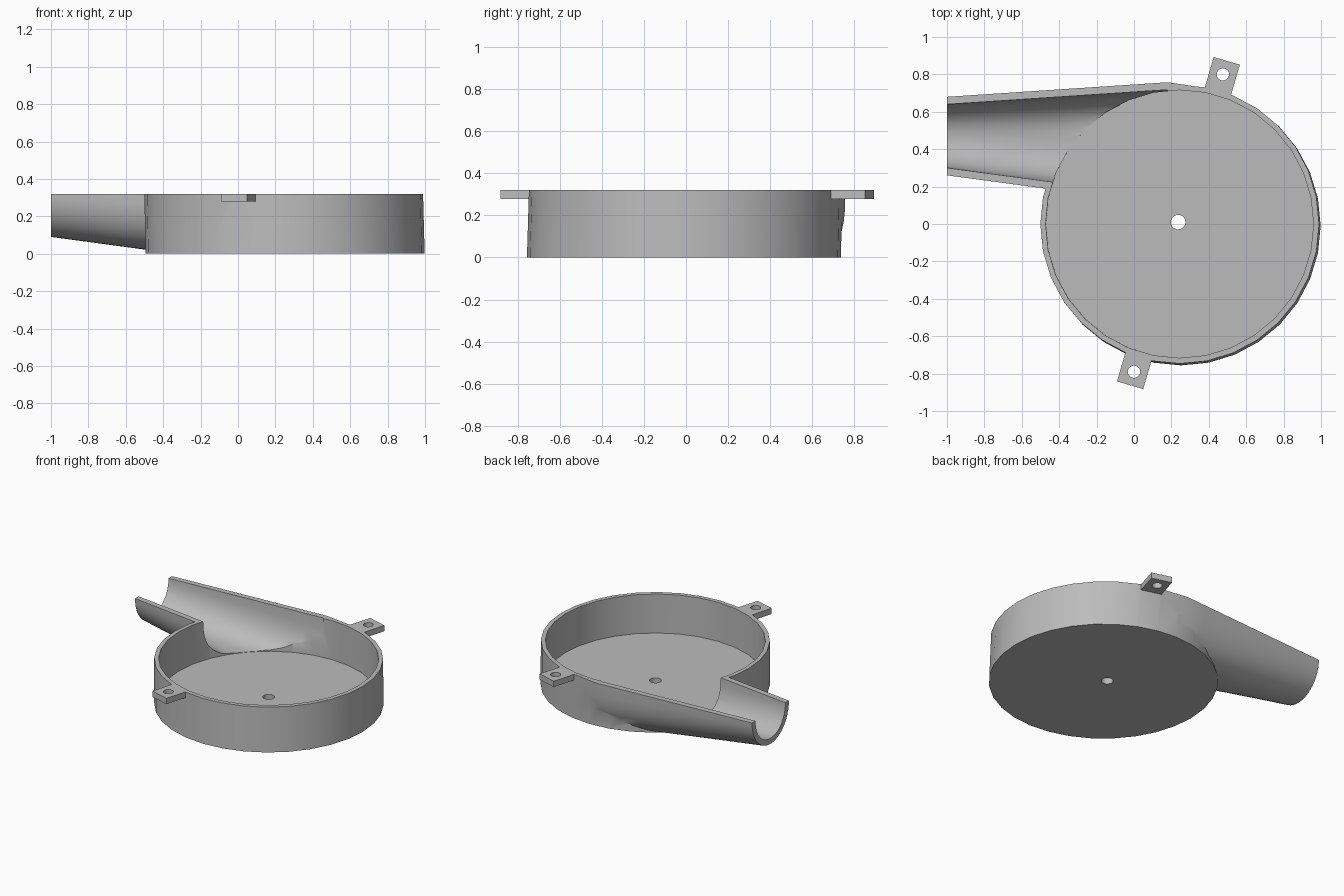
import bpy, bmesh, math
from mathutils import Vector, Matrix

cube = bpy.data.objects.get("Cube")
if cube:
    bpy.data.objects.remove(cube, do_unlink=True)

TOP = 0.32        # rim height
FLOOR = 0.04      # floor thickness
SEG = 32

grey = bpy.data.materials.new("light grey")
grey.use_nodes = True
grey.diffuse_color = (0.5, 0.5, 0.5, 1)
grey.node_tree.nodes["Principled BSDF"].inputs["Base Color"].default_value = (0.5, 0.5, 0.5, 1)


def loft(name, sections):
    """Closed solid through equal-length rings of points."""
    bm = bmesh.new()
    rings = [[bm.verts.new(p) for p in s] for s in sections]
    n = len(rings[0])
    for a, b in zip(rings, rings[1:]):
        for i in range(n):
            j = (i + 1) % n
            bm.faces.new((a[i], a[j], b[j], b[i]))
    bm.faces.new(rings[0])
    bm.faces.new(rings[-1])
    bmesh.ops.recalc_face_normals(bm, faces=bm.faces)
    mesh = bpy.data.meshes.new(name)
    bm.to_mesh(mesh)
    bm.free()
    mesh.materials.append(grey)
    ob = bpy.data.objects.new(name, mesh)
    bpy.context.collection.objects.link(ob)
    return ob


def circle(x, y, z, r, n=SEG):
    return [(x + r * math.cos(2 * math.pi * i / n), y + r * math.sin(2 * math.pi * i / n), z)
            for i in range(n)]


def tube_section(x, y, ry, rz, power, low):
    """Half of a rounded section below the rim, carried straight up above it."""
    pts = [(x, y + ry, TOP + 0.06)]
    for i in range(25):
        t = math.pi * i / 24
        c, s = math.cos(t), max(math.sin(t), 0)
        py = y + ry * math.copysign(abs(c) ** (2 / power), c)
        pts.append((x, py, max(low, TOP - rz * s ** (2 / power))))
    return pts + [(x, y - ry, TOP + 0.06)]


def tube(name, start, ry, rz, low, tail):
    sections = []
    for i in range(9):
        f = i / 8
        x = start + (0.18 - start) * f
        d = x + 1
        sections.append(tube_section(x, 0.47 - 0.034 * d, ry + 0.1 * d, rz + 0.135 * d,
                                     2 + 0.8 * max(f, 0), low))
    if tail:
        sections.append(tube_section(0.4, 0.43, 0.295, 0.37, 2.8, low))
    return loft(name, sections)


def boolean(target, other, operation):
    mod = target.modifiers.new(operation, 'BOOLEAN')
    mod.operation = operation
    mod.solver = 'EXACT'
    mod.object = other
    bpy.context.view_layer.update()
    mesh = bpy.data.meshes.new_from_object(
        target.evaluated_get(bpy.context.evaluated_depsgraph_get()))
    target.modifiers.clear()
    target.data = mesh
    bpy.data.objects.remove(other, do_unlink=True)


# Slightly leaning round drum
housing = loft("fan_housing", [circle(0.252, -0.01, 0, 0.746), circle(0.243, 0, TOP + 0.05, 0.745)])

# Tapered outlet running tangent to the drum
boolean(housing, tube("outlet", -1, 0.21, 0.23, 0.002, True), 'UNION')

# Two opposite mounting tabs, each turned to point outward
turn = Matrix.Rotation(math.radians(-16.3), 3, 'Z')
tabs = [(0.475, 0.80, 1), (0.0, -0.79, -1)]
for x, y, side in tabs:
    rings = []
    for z in (TOP - 0.042, TOP + 0.03):
        corners = [(-0.073, -0.11), (0.073, -0.11), (0.073, 0.075), (-0.073, 0.075)]
        rings.append([turn @ Vector((u, v * side, 0)) + Vector((x, y, z)) for u, v in corners])
    boolean(housing, loft("mounting_tab", rings), 'UNION')

# Hollow interior of drum and outlet
boolean(housing, loft("drum_cavity", [circle(0.245, 0, FLOOR, 0.716),
                                      circle(0.243, 0, TOP + 0.1, 0.716)]), 'DIFFERENCE')
boolean(housing, tube("outlet_cavity", -1.03, 0.17, 0.19, FLOOR + 0.001, False), 'DIFFERENCE')

# Level rim
boolean(housing, loft("rim_cut", [circle(0, 0, TOP, 2), circle(0, 0, TOP + 0.5, 2)]), 'DIFFERENCE')

# Shaft hole and screw holes
for x, y, r in [(0.236, 0.01, 0.039)] + [(x, y, 0.033) for x, y, side in tabs]:
    boolean(housing, loft("hole", [circle(x, y, -0.2, r, 20), circle(x, y, 0.6, r, 20)]), 'DIFFERENCE')

bpy.ops.object.select_all(action='DESELECT')
housing.select_set(True)
bpy.context.view_layer.objects.active = housing
bpy.ops.object.shade_smooth_by_angle(angle=math.radians(30))
